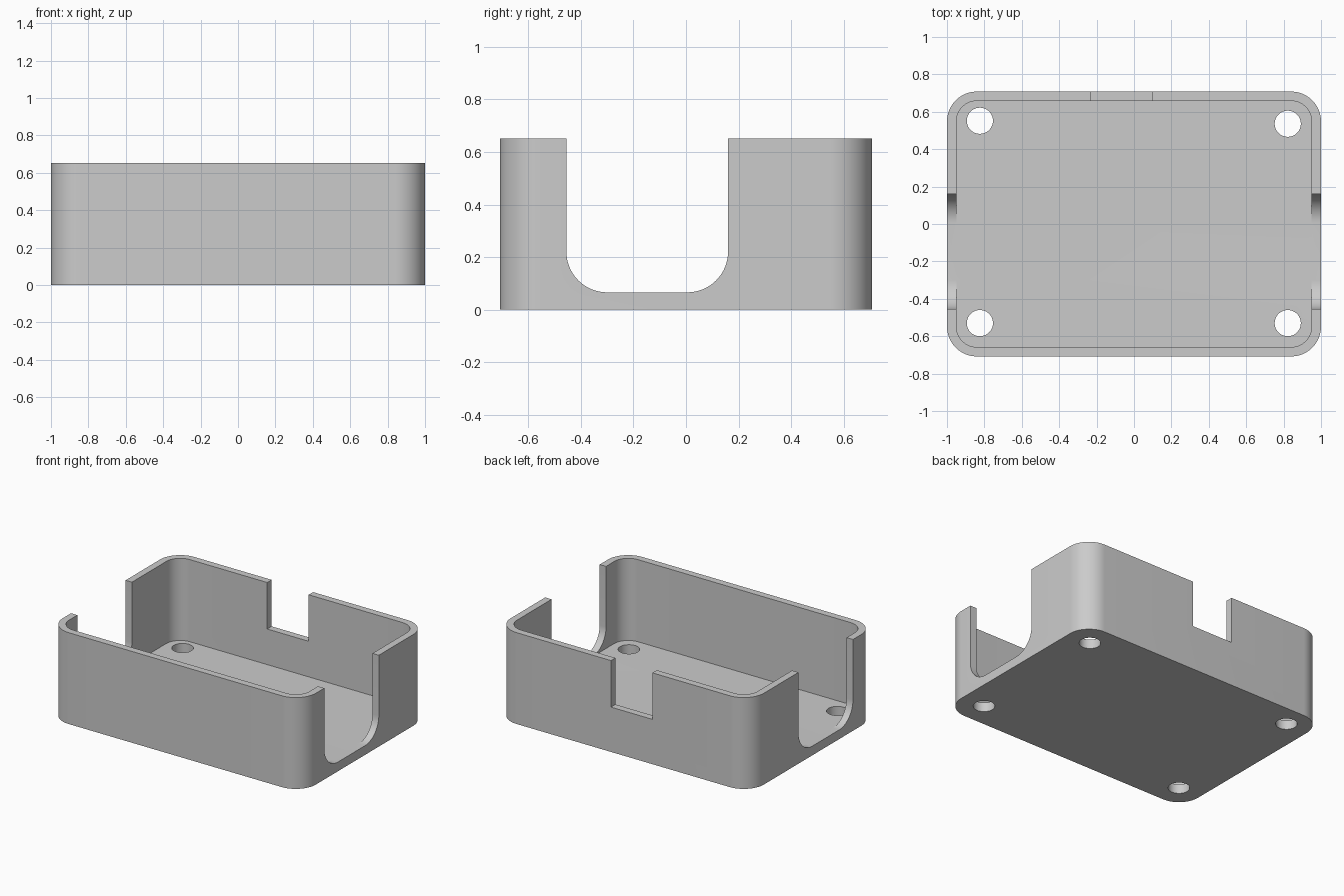
import bpy, bmesh, math
from mathutils import Matrix

if "Cube" in bpy.data.objects:
    bpy.data.objects.remove(bpy.data.objects["Cube"])

HALF_X, HALF_Y, HEIGHT = 1.0, 0.708, 0.652
WALL, FLOOR, CORNER = 0.05, 0.066, 0.16

grey = bpy.data.materials.new("light grey plastic")
grey.use_nodes = True
grey.diffuse_color = (0.6, 0.6, 0.6, 1)
grey.node_tree.nodes["Principled BSDF"].inputs["Base Color"].default_value = (0.6, 0.6, 0.6, 1)


def arc(cx, cy, r, start, steps=16):
    """Quarter circle of points, counter-clockwise from the start angle."""
    angles = [math.radians(start + 90 * i / steps) for i in range(steps + 1)]
    return [(cx + r * math.cos(a), cy + r * math.sin(a)) for a in angles]


def rounded_rect(hx, hy, r):
    x, y = hx - r, hy - r
    return arc(x, y, r, 0) + arc(-x, y, r, 90) + arc(-x, -y, r, 180) + arc(x, -y, r, 270)


def prism(name, outline, low, high, turn=Matrix()):
    """Extrude a flat outline from low to high, then turn it into place."""
    bm = bmesh.new()
    base = bm.faces.new([bm.verts.new((x, y, low)) for x, y in outline])
    moved = bmesh.ops.extrude_face_region(bm, geom=[base])["geom"]
    top = [v for v in moved if isinstance(v, bmesh.types.BMVert)]
    bmesh.ops.translate(bm, verts=top, vec=(0, 0, high - low))
    bmesh.ops.recalc_face_normals(bm, faces=bm.faces)
    bm.transform(turn)
    mesh = bpy.data.meshes.new(name)
    bm.to_mesh(mesh)
    bm.free()
    mesh.materials.append(grey)
    obj = bpy.data.objects.new(name, mesh)
    bpy.context.collection.objects.link(obj)
    return obj


# Outer body of the open tray
tray = prism("tray", rounded_rect(HALF_X, HALF_Y, CORNER), 0, HEIGHT)

# Hollow inside
cutters = [prism("cavity_cutter", rounded_rect(HALF_X - WALL, HALF_Y - WALL, CORNER - WALL),
                 FLOOR, 1)]

# Round-bottomed opening through both side walls (outline in y, z)
y0, y1, r = -0.455, 0.16, 0.155
opening = (arc(y0 + r, FLOOR + r, r, 180) + arc(y1 - r, FLOOR + r, r, 270)
           + [(y1, 1), (y0, 1)])
to_side = Matrix(((0, 0, 1, 0), (1, 0, 0, 0), (0, 1, 0, 0), (0, 0, 0, 1)))
cutters.append(prism("side_opening_cutter", opening, -1.2, 1.2, to_side))

# Square notch in the back wall
notch = [(-0.23, 0.6), (0.097, 0.6), (0.097, 0.9), (-0.23, 0.9)]
cutters.append(prism("back_notch_cutter", notch, 0.32, 1))

# Screw holes through the floor
for x, y in [(-0.824, 0.552), (0.822, 0.536), (-0.824, -0.53), (0.822, -0.53)]:
    circle = [(x + 0.07 * math.cos(a), y + 0.07 * math.sin(a))
              for a in (math.tau * i / 40 for i in range(40))]
    cutters.append(prism("screw_hole_cutter", circle, -0.1, 0.2))

# Cut everything out of the body
bpy.ops.object.select_all(action="DESELECT")
bpy.context.view_layer.objects.active = tray
tray.select_set(True)
for cutter in cutters:
    mod = tray.modifiers.new("cut", "BOOLEAN")
    mod.operation, mod.solver, mod.object = "DIFFERENCE", "EXACT", cutter
    bpy.ops.object.modifier_apply(modifier=mod.name)
    bpy.data.objects.remove(cutter)

bpy.ops.object.shade_smooth_by_angle(angle=math.radians(30))
